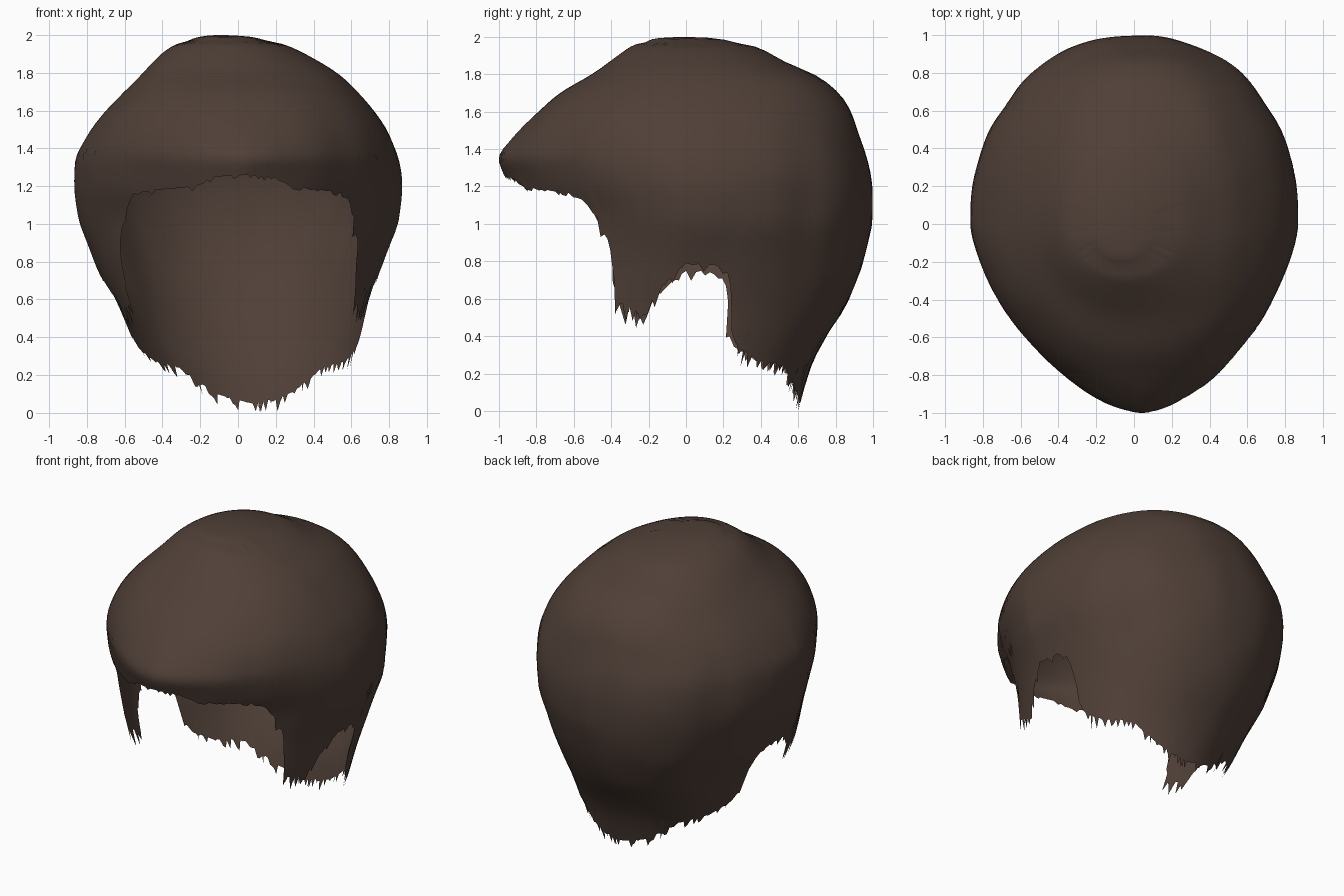
import bpy, bmesh, math, random
from mathutils import Vector, noise

random.seed(4)
cube = bpy.data.objects.get("Cube")
if cube:
    bpy.data.objects.remove(cube, do_unlink=True)

# Horizontal sections of the hair:
# height, right, left, front and back reach, sharpness of the front curve
SECTIONS = [
    (0.0, .4, .56, .7, .6, 1), (.2, .48, .62, .74, .65, 1), (.35, .56, .66, .8, .72, 1),
    (.55, .64, .69, .85, .85, 1.05), (.77, .75, .76, .88, .945, 1.25),
    (1.0, .84, .85, .89, .995, 1.36), (1.1, .86, .86, .91, 1.0, 1.33),
    (1.17, .87, .87, .95, 1.0, 1.29), (1.25, .87, .87, .97, .99, 1.27),
    (1.36, .86, .85, 1.015, .965, 1.25),
    (1.5, .78, .79, .89, .92, 1.1), (1.6, .7, .72, .79, .885, 1.0),
    (1.7, .6, .63, .68, .82, .95), (1.8, .5, .53, .5, .7, .94),
    (1.86, .45, .43, .42, .53, .95), (1.94, .36, .28, .31, .41, .97),
    (1.98, .27, .17, .25, .28, 1), (1.995, .19, .05, .18, .16, 1), (2.0, .1, -.1, 0, 0, 1)]

# Hem height by angle, from the fringe (0) round the ear to the nape (180)
HEM = [(0, 1.26), (16, 1.25), (22, 1.2), (37, 1.18), (46, 1.16), (50, 1.07),
       (53, .99), (56, .9), (60, .7), (63, .58), (72, .54), (76, .6), (80, .67),
       (85, .74), (90, .77), (96, .77), (101, .73), (103, .65), (106, .41), (110, .34),
       (120, .28), (131, .26), (140, .24), (148, .18), (160, .1), (180, .05)]


def lookup(table, key):
    """Linear interpolation of a sorted table of tuples."""
    for a, b in zip(table, table[1:]):
        if key <= b[0]:
            f = (key - a[0]) / (b[0] - a[0])
            return [p + (q - p) * f for p, q in zip(a[1:], b[1:])]
    return table[-1][1:]


def section(z):
    """Section softened over a short span of height."""
    d = min(.035, 2 - z)
    near = [lookup(SECTIONS, z + k * d) for k in (-1, -.5, 0, .5, 1)]
    return [sum(values) / len(near) for values in zip(*near)]


def power(value, exponent):
    return math.copysign(abs(value) ** exponent, value)


def hair_point(deg, z):
    """Point on the hair surface at a signed angle from the front."""
    right, left, front, back, sharp = section(z)
    t = math.radians(deg)
    s, c = math.sin(t), math.cos(t)
    # fuller at the back, most of all on the left
    e = sharp if c > 0 else .94 - .07 * max(0, s)
    x = (left - right) / 2 + (left + right) / 2 * power(s, e)
    y = -power(c, e) * (front if c > 0 else back)
    # the fringe peaks a little to the left
    if c > 0:
        x += .05 * c * c * max(0, 1 - abs(z - 1.35) / .4)
    # shallow groove behind each ear and gentle lumps
    groove = .02 * math.exp(-((abs(deg) - 128) / 9) ** 2 - ((z - 1.0) / .4) ** 2)
    lump = .008 * noise.noise(Vector((x, y, z)) * 4) * min(1, (2 - z) * 4)
    k = 1 - groove + lump
    return Vector((x * k, y * k, z))


def hem_height(deg):
    """Hem with ragged strand tips, longest on the sideburns."""
    d = abs(deg)
    depth = .12 if 61 < d < 78 else .025 if d < 52 else .08
    # the left ear notch is cut slightly higher
    notch = math.copysign(.02, deg) if 78 < d < 102 else 0
    return max(0, lookup(HEM, d)[0] + notch - depth * random.random() ** 4)


# Hair shell
COLUMNS, ROWS = 260, 34
bm = bmesh.new()
apex = bm.verts.new(hair_point(0, 2))
columns = []
for j in range(COLUMNS):
    deg = -180 + 360 * j / COLUMNS
    drop = 2 - hem_height(deg)
    columns.append([bm.verts.new(hair_point(deg, 2 - drop * (i / ROWS) ** 1.7))
                    for i in range(1, ROWS + 1)])
for a, b in zip(columns, columns[1:] + columns[:1]):
    bm.faces.new((apex, a[0], b[0]))
    for i in range(ROWS - 1):
        bm.faces.new((a[i], a[i + 1], b[i + 1], b[i]))

# Loose strands hanging from the sideburns and nape
for deg in (-73, -70, -66, -63, 64, 67, 70, 74, -112, 113, -150, 152, 171, 176):
    z = lookup(HEM, abs(deg))[0]
    tip = hair_point(deg + random.uniform(-1, 1), max(0, z - random.uniform(.03, .09)))
    root = [bm.verts.new(hair_point(deg + w, z + .1) * 1.004) for w in (-1.3, 1.3)]
    bm.faces.new((root[0], bm.verts.new(tip), root[1]))

bmesh.ops.recalc_face_normals(bm, faces=bm.faces)
mesh = bpy.data.meshes.new("hair")
bm.to_mesh(mesh)
bm.free()
hair = bpy.data.objects.new("hair", mesh)
bpy.context.collection.objects.link(hair)

# Dark brown hair colour
brown = bpy.data.materials.new("dark_brown")
brown.use_nodes = True
colour = (.08, .051, .039, 1)
brown.diffuse_color = colour
shader = brown.node_tree.nodes["Principled BSDF"]
shader.inputs["Base Color"].default_value = colour
shader.inputs["Roughness"].default_value = .8
mesh.materials.append(brown)

bpy.context.view_layer.objects.active = hair
hair.select_set(True)
bpy.ops.object.shade_smooth_by_angle(angle=math.radians(60))
